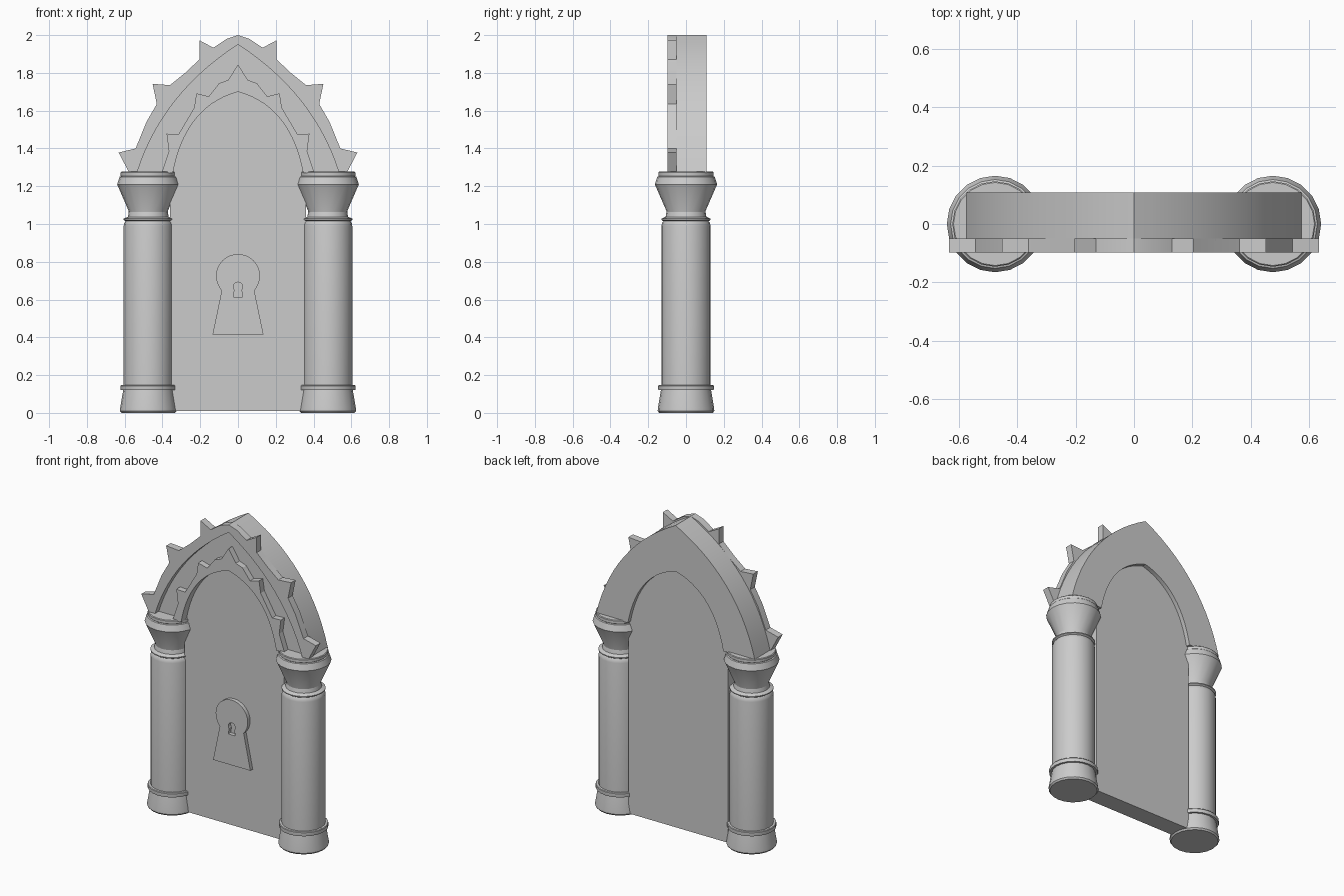
import bpy, math

if "Cube" in bpy.data.objects:
    bpy.data.objects.remove(bpy.data.objects["Cube"])

def arc(top, mid, bottom, n=14):
    """Right half of a pointed arch: smooth curve from apex through mid to the foot."""
    cx = 2 * mid[0] - (top[0] + bottom[0]) / 2
    cz = 2 * mid[1] - (top[1] + bottom[1]) / 2
    pts = []
    for i in range(n + 1):
        t = i / n
        a, b, c = (1 - t) ** 2, 2 * t * (1 - t), t * t
        pts.append((a * top[0] + b * cx + c * bottom[0], a * top[1] + b * cz + c * bottom[1]))
    return pts

def mirrored(half):
    """Apex-to-foot right half -> full outline from left foot to right foot."""
    return [(-x, z) for x, z in reversed(half[1:])] + half

def smooth(ob, angle=30):
    bpy.ops.object.select_all(action='DESELECT')
    ob.select_set(True)
    bpy.context.view_layer.objects.active = ob
    bpy.ops.object.shade_smooth_by_angle(angle=math.radians(angle))

def plate(name, loops, y0, y1):
    """Extrude filled outlines (inner loops become holes) from y0 to y1."""
    cu = bpy.data.curves.new(name, 'CURVE')
    cu.dimensions, cu.fill_mode = '2D', 'BOTH'
    cu.extrude = (y1 - y0) / 2
    for loop in loops:
        sp = cu.splines.new('POLY')
        sp.points.add(len(loop) - 1)
        for p, (x, z) in zip(sp.points, loop):
            p.co = (x, z, 0, 1)
        sp.use_cyclic_u = True
    ob = bpy.data.objects.new(name, cu)
    ob.rotation_euler = (math.pi / 2, 0, 0)
    ob.location.y = (y0 + y1) / 2
    bpy.context.collection.objects.link(ob)
    bpy.ops.object.select_all(action='DESELECT')
    ob.select_set(True)
    bpy.context.view_layer.objects.active = ob
    bpy.ops.object.convert(target='MESH')
    ob = bpy.context.view_layer.objects.active
    smooth(ob, 20)
    return ob

def lathe(name, profile, x, sides):
    verts, faces = [], []
    for r, z in profile:
        for i in range(sides):
            a = 2 * math.pi * i / sides
            verts.append((r * math.cos(a), r * math.sin(a), z))
    for k in range(len(profile) - 1):
        for i in range(sides):
            j = (i + 1) % sides
            faces.append((k * sides + i, k * sides + j, (k + 1) * sides + j, (k + 1) * sides + i))
    faces.append(tuple(reversed(range(sides))))
    faces.append(tuple(range(len(verts) - sides, len(verts))))
    me = bpy.data.meshes.new(name)
    me.from_pydata(verts, [], faces)
    ob = bpy.data.objects.new(name, me)
    ob.location.x = x
    bpy.context.collection.objects.link(ob)
    smooth(ob)

def keyhole(cz, r, bottom, half_w):
    """Round head with a flared foot."""
    a0, a1 = math.radians(-42), math.radians(222)
    head = [(r * math.cos(a0 + (a1 - a0) * i / 24), cz + r * math.sin(a0 + (a1 - a0) * i / 24))
            for i in range(25)]
    return head + [(-half_w, bottom), (half_w, bottom)]

# Columns: base, ring, shaft, collar, flared capital and top slab
base = [(0.142, 0), (0.15, 0.01), (0.149, 0.025), (0.132, 0.125)]
ring = [(0.146, 0.12), (0.147, 0.125), (0.147, 0.143), (0.144, 0.147)]
shaft = [(0.13, 0.12), (0.13, 0.99), (0.127, 1.005), (0.118, 1.018)]
collar = [(0.112, 1.01), (0.131, 1.022), (0.131, 1.028), (0.108, 1.038), (0.104, 1.06), (0.1, 1.075)]
capital = [(0.1, 1.03), (0.104, 1.07), (0.165, 1.21), (0.152, 1.25), (0.14, 1.255)]
slab = [(0.142, 1.25), (0.146, 1.255), (0.146, 1.273), (0.142, 1.277)]
for side, x in (("left", -0.475), ("right", 0.475)):
    for part, prof in (("base", base), ("ring", ring), ("shaft", shaft),
                       ("collar", collar), ("capital", capital), ("slab", slab)):
        lathe(f"{side}_column_{part}", prof, x, 20)

# Arch curves
outer = arc((0, 2.0), (0.37, 1.70), (0.575, 1.27))
groove = arc((0, 1.95), (0.335, 1.65), (0.535, 1.27))
inner = arc((0, 1.70), (0.225, 1.555), (0.345, 1.27))

# Main stone arch
plate("stone_arch", [mirrored(outer) + mirrored(inner)[::-1]], -0.058, 0.108)

# Spiked outer trim
spikes = [(0, 2.0), (0.06, 1.98), (0.13, 1.933), (0.203, 1.972), (0.203, 1.872), (0.28, 1.80),
          (0.36, 1.735), (0.452, 1.742), (0.43, 1.635), (0.485, 1.54), (0.542, 1.40),
          (0.632, 1.378), (0.575, 1.27)]
plate("outer_trim", [mirrored(spikes) + mirrored(groove)[::-1]], -0.097, -0.05)

# Spiked inner trim
points = [(0, 1.845), (0.052, 1.762), (0.10, 1.745), (0.155, 1.675), (0.22, 1.692), (0.232, 1.615),
          (0.315, 1.475), (0.378, 1.478), (0.366, 1.385), (0.405, 1.27)]
plate("inner_trim", [mirrored(points) + mirrored(inner)[::-1]], -0.097, -0.05)

# Door panel, tucked slightly into the arch
panel = arc((0, 1.715), (0.235, 1.565), (0.36, 1.27)) + [(0.36, 0.01)]
plate("door", [mirrored(panel)], -0.04, 0.08)

# Lock plate with keyhole
plate("lock_plate", [keyhole(0.725, 0.116, 0.415, 0.135), keyhole(0.667, 0.025, 0.613, 0.025)],
      -0.065, -0.03)
